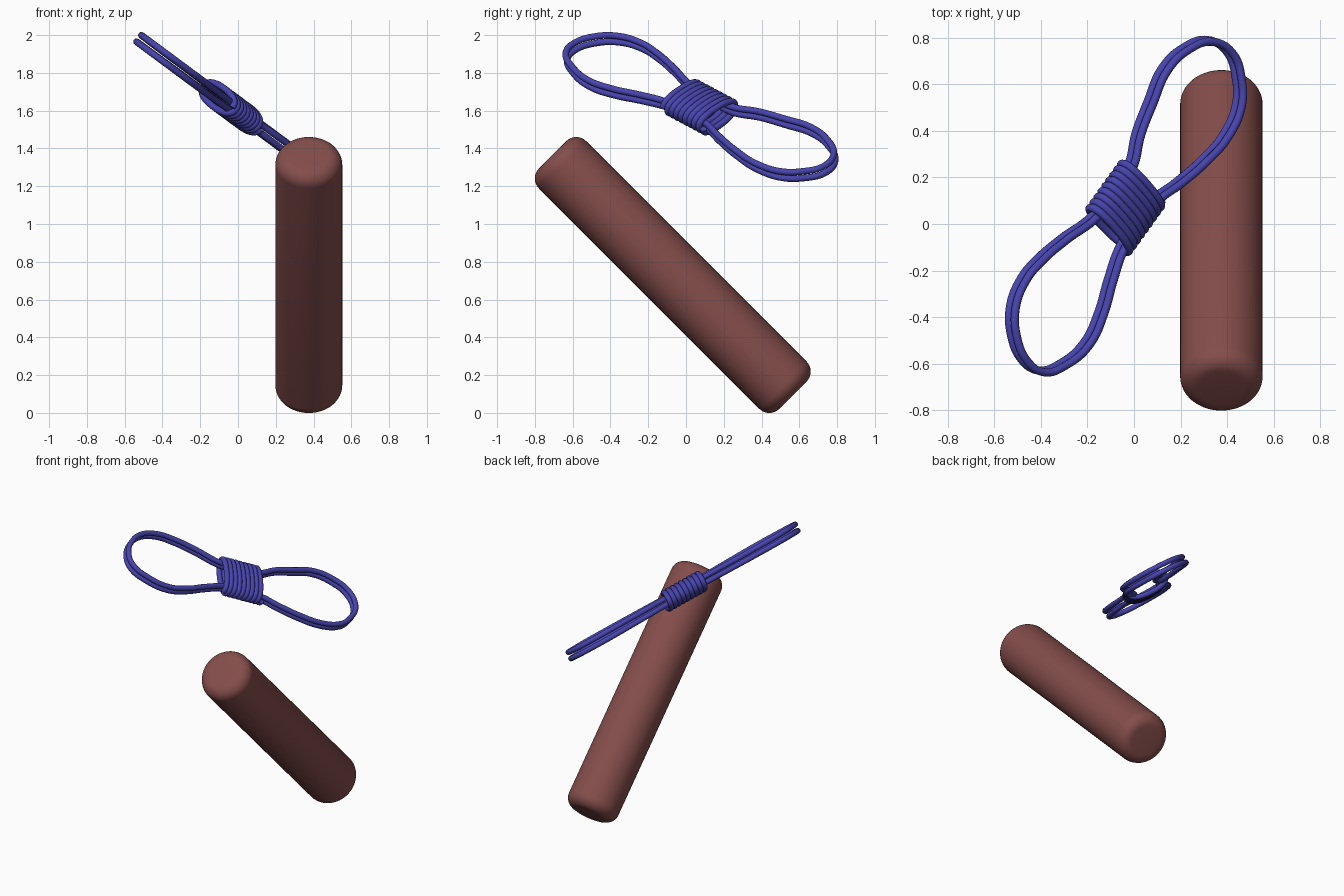
import bpy
from math import sin, cos, pi, copysign
from mathutils import Vector

if "Cube" in bpy.data.objects:
    bpy.data.objects.remove(bpy.data.objects["Cube"])

def material(name, rgb):
    m = bpy.data.materials.new(name)
    m.diffuse_color = (*rgb, 1)
    m.use_nodes = True
    m.node_tree.nodes["Principled BSDF"].inputs["Base Color"].default_value = m.diffuse_color
    return m

blue = material("blue_cord", (0.065, 0.06, 0.43))
brown = material("brown_stick", (0.23, 0.075, 0.07))

# round stick, tilted 45 degrees, with softly rounded ends
bpy.ops.mesh.primitive_cylinder_add(vertices=64, radius=0.177, depth=1.80,
                                    location=(0.375, -0.07, 0.73), rotation=(pi / 4, 0, 0))
stick = bpy.context.object
stick.name = "stick"
stick.data.materials.append(brown)
bev = stick.modifiers.new("round_ends", "BEVEL")
bev.width = 0.075
bev.segments = 8
bev.limit_method = "ANGLE"
bpy.ops.object.modifier_apply(modifier=bev.name)
bpy.ops.object.shade_smooth_by_angle()

# tilted plane that the tied cord lies in
E1 = Vector((0.804, 0, -0.595))
E2 = Vector((0, 1, 0))
N = Vector((0.595, 0, 0.804))
ORIGIN = Vector((0, 0, 1.594))

def in_plane(v, u, h=0.0):
    return ORIGIN + E1 * v + E2 * u + N * h

def cord(name, pts, radius, cyclic):
    cu = bpy.data.curves.new(name, "CURVE")
    cu.dimensions = "3D"
    cu.bevel_depth = radius
    cu.bevel_resolution = 4
    cu.resolution_u = 8
    cu.use_fill_caps = True
    if cyclic:
        s = cu.splines.new("BEZIER")
        s.bezier_points.add(len(pts) - 1)
        for b, p in zip(s.bezier_points, pts):
            b.co = p
            b.handle_left_type = b.handle_right_type = "AUTO"
    else:
        s = cu.splines.new("POLY")
        s.points.add(len(pts) - 1)
        for b, p in zip(s.points, pts):
            b.co = (*p, 1)
    s.use_cyclic_u = cyclic
    cu.materials.append(blue)
    ob = bpy.data.objects.new(name, cu)
    bpy.context.collection.objects.link(ob)
    bpy.ops.object.select_all(action="DESELECT")
    ob.select_set(True)
    bpy.context.view_layer.objects.active = ob
    bpy.ops.object.convert(target="MESH")
    bpy.ops.object.shade_smooth()

# two stacked figure loops, seen from the top as x, y
LOOP = [(-0.017, 0.242), (0.02, 0.39), (0.07, 0.52), (0.13, 0.66), (0.22, 0.75), (0.33, 0.785),
        (0.415, 0.73), (0.45, 0.62), (0.45, 0.51), (0.395, 0.38), (0.30, 0.27), (0.19, 0.175),
        (0.097, 0.105), (0.025, 0.007), (-0.05, -0.10), (-0.10, -0.24), (-0.14, -0.38),
        (-0.20, -0.51), (-0.30, -0.60), (-0.40, -0.632), (-0.47, -0.585), (-0.515, -0.48),
        (-0.52, -0.36), (-0.475, -0.24), (-0.40, -0.15), (-0.30, -0.065), (-0.167, 0.034),
        (-0.095, 0.135)]
for side, name in ((1, "upper_loop_cord"), (-1, "lower_loop_cord")):
    pts = []
    for x, y in LOOP:
        spread = 0.018 + 0.004 * min(1, abs(y - 0.07) / 0.6)
        pts.append(in_plane(x / 0.804, y - side * 0.004, side * spread))
    cord(name, pts, 0.0175, True)

# flattened coil wound around the middle
AX = Vector((0.666, 0.746))
PERP = Vector((0.746, -0.666))
MID = Vector((-0.043, 0.075))
TURNS, STEPS, LENGTH = 9, 40, 0.285
coil = []
for i in range(TURNS * STEPS + 1):
    t = 2 * pi * i / STEPS
    c, s = cos(t), sin(t)
    w = 0.134 * copysign(abs(c) ** 0.85, c)
    h = 0.056 * copysign(abs(s) ** 0.85, s)
    p = MID + AX * (LENGTH * (i / (TURNS * STEPS) - 0.5)) + PERP * w
    coil.append(in_plane(p.x, p.y, h))
cord("wrapped_coil", coil, 0.0175, False)
